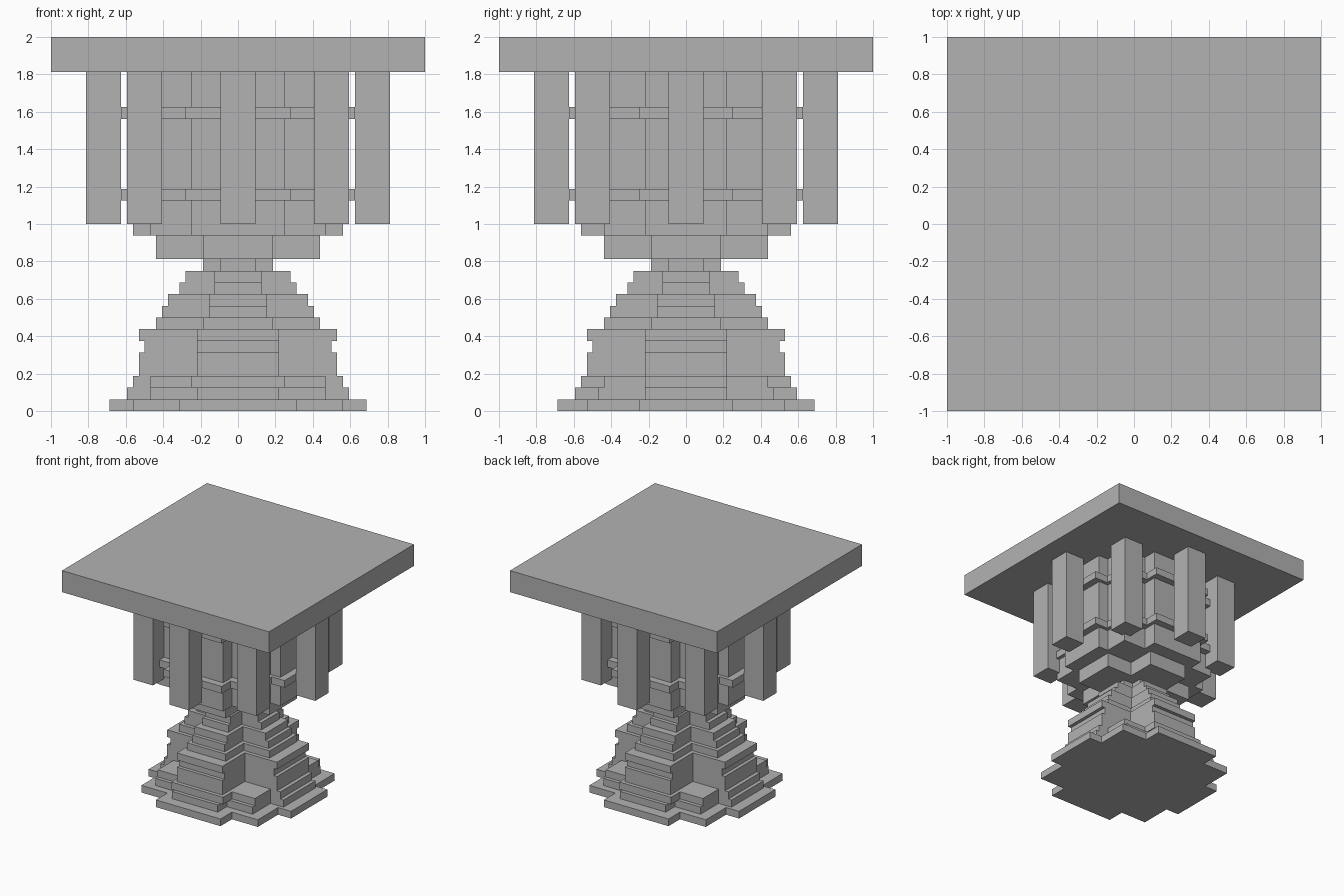
import bpy, bmesh

if "Cube" in bpy.data.objects:
    bpy.data.objects.remove(bpy.data.objects["Cube"])

stone = bpy.data.materials.new("grey stone")
stone.diffuse_color = (0.448, 0.448, 0.448, 1)
stone.use_nodes = True
stone.node_tree.nodes["Principled BSDF"].inputs["Base Color"].default_value = stone.diffuse_color


def slab(name, z0, z1, steps, cx=0, cy=0):
    """Extrude a stepped outline: the union of centred rectangles (half x, half y),
    listed from narrow and deep to wide and shallow."""
    quad = []
    for i in range(len(steps) - 1, -1, -1):
        quad.append(steps[i])
        if i:
            quad.append((steps[i - 1][0], steps[i][1]))
    outline = quad + [(-x, y) for x, y in reversed(quad)]
    outline += [(-x, -y) for x, y in outline]
    bm = bmesh.new()
    base = bm.faces.new([bm.verts.new((cx + x, cy + y, z0)) for x, y in outline])
    ext = bmesh.ops.extrude_face_region(bm, geom=[base], use_keep_orig=True)
    top = [v for v in ext["geom"] if isinstance(v, bmesh.types.BMVert)]
    bmesh.ops.translate(bm, verts=top, vec=(0, 0, z1 - z0))
    bmesh.ops.recalc_face_normals(bm, faces=bm.faces[:])
    mesh = bpy.data.meshes.new(name)
    bm.to_mesh(mesh)
    bm.free()
    mesh.materials.append(stone)
    obj = bpy.data.objects.new(name, mesh)
    bpy.context.collection.objects.link(obj)
    return obj


def cross(name, z0, z1, arm, reach):
    return slab(name, z0, z1, [(arm, reach), (reach, arm)])


# Round stepped foot
drum = [(0.25, 0.5625), (0.469, 0.4375), (0.5625, 0.22)]
slab("foot_bottom", 0, 0.0625, [(0.3125, 0.6875), (0.5625, 0.53), (0.6875, 0.25)])
slab("foot_middle", 0.0625, 0.125, [(0.22, 0.594), (0.469, 0.469), (0.594, 0.22)])
slab("foot_top", 0.125, 0.1875, drum)

# Cross-shaped tapering stem: bottom, top, arm half width, arm reach
stem = [
    (0.1875, 0.3125, 0.22, 0.53), (0.3125, 0.375, 0.22, 0.5),
    (0.375, 0.4375, 0.22, 0.53), (0.4375, 0.5, 0.1875, 0.4375),
    (0.5, 0.5625, 0.156, 0.406), (0.5625, 0.625, 0.156, 0.375),
    (0.625, 0.6875, 0.125, 0.3125), (0.6875, 0.75, 0.125, 0.28),
    (0.75, 0.8125, 0.094, 0.1875),
]
for i, (z0, z1, arm, reach) in enumerate(stem):
    cross(f"stem_step_{i + 1}", z0, z1, arm, reach)

# Flared collar and the drum above it
cross("collar", 0.8125, 0.9375, 0.1875, 0.4375)
slab("drum", 0.9375, 1.8125, drum)

# Two bands around the drum
for name, z in (("lower_band", 1.125), ("upper_band", 1.5625)):
    slab(name, z, z + 0.0625, [(0.28, 0.625), (0.5, 0.5), (0.625, 0.25)])

# Ring of eight square posts
h = 0.0925
for ix in (-1, 0, 1):
    for iy in (-1, 0, 1):
        if ix or iy:
            r = 0.5 if ix and iy else 0.719
            slab(f"post_{ix + 1}{iy + 1}", 1.0, 1.8125, [(h, h)], ix * r, iy * r)

# Square table top
slab("table_top", 1.8125, 2.0, [(1, 1)])
